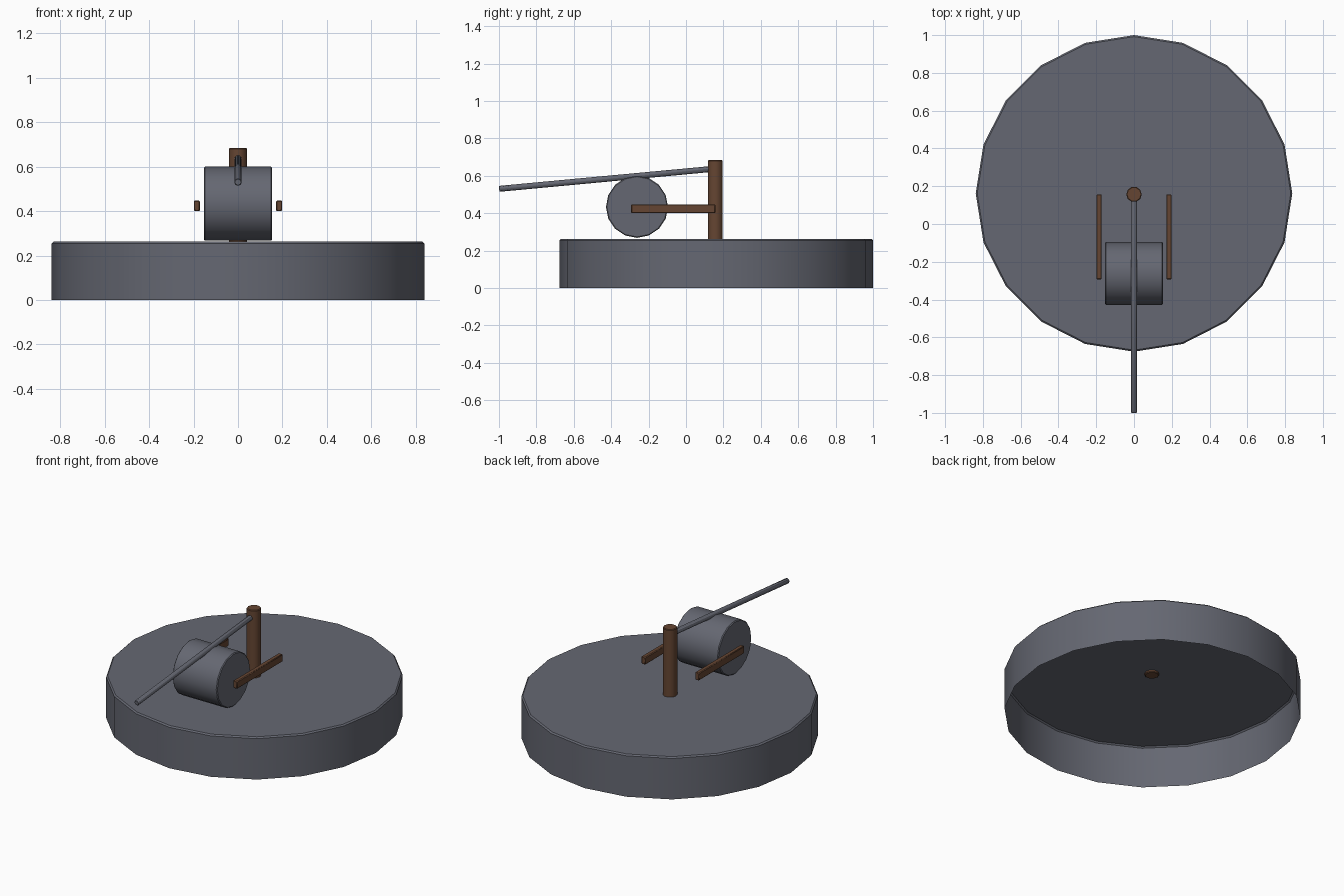
import bpy
import bmesh
from math import pi, radians
from mathutils import Vector, Matrix

cube = bpy.data.objects.get("Cube")
if cube:
    bpy.data.objects.remove(cube, do_unlink=True)


def material(name, colour):
    mat = bpy.data.materials.new(name)
    mat.use_nodes = True
    mat.diffuse_color = colour
    mat.node_tree.nodes["Principled BSDF"].inputs["Base Color"].default_value = colour
    return mat


stone = material("slate_grey", (0.13, 0.137, 0.168, 1))
wood = material("brown_wood", (0.13, 0.06, 0.032, 1))


def finish(name, bm, mat, bevel):
    """Turn a bmesh into an object with softened corners."""
    mesh = bpy.data.meshes.new(name)
    bm.to_mesh(mesh)
    bm.free()
    mesh.materials.append(mat)
    obj = bpy.data.objects.new(name, mesh)
    bpy.context.collection.objects.link(obj)
    mod = obj.modifiers.new("Bevel", "BEVEL")
    mod.width = bevel
    mod.segments = 1
    mod.limit_method = "ANGLE"
    mod.angle_limit = radians(40)
    bpy.ops.object.select_all(action="DESELECT")
    obj.select_set(True)
    bpy.context.view_layer.objects.active = obj
    bpy.ops.object.shade_smooth_by_angle(angle=radians(40))
    return obj


def rod(name, start, end, radius, sides, mat, bevel, open_start=False):
    """Cylinder between two points, with a corner on the y or z axis."""
    start, end = Vector(start), Vector(end)
    axis = end - start
    turn = axis.to_track_quat("Z", "Y").to_matrix().to_4x4()
    place = Matrix.Translation((start + end) / 2) @ turn @ Matrix.Rotation(pi / 2, 4, "Z")
    bm = bmesh.new()
    bmesh.ops.create_cone(bm, cap_ends=True, segments=sides, radius1=radius,
                          radius2=radius, depth=axis.length)
    if open_start:
        caps = [f for f in bm.faces if f.normal.z < -0.9]
        bmesh.ops.delete(bm, geom=caps, context="FACES_ONLY")
    bm.transform(place)
    return finish(name, bm, mat, bevel)


def box(name, low, high, mat, bevel):
    low, high = Vector(low), Vector(high)
    bm = bmesh.new()
    bmesh.ops.create_cube(bm, size=1)
    bm.transform(Matrix.Translation((low + high) / 2) @ Matrix.Diagonal((*(high - low), 1)))
    return finish(name, bm, mat, bevel)


# Round base, hollow underneath
rod("base", (0, 0.162, 0), (0, 0.162, 0.263), 0.838, 20, stone, 0.008, open_start=True)

# Rolling stone resting on the base
rod("roller", (-0.154, -0.262, 0.434), (0.154, -0.262, 0.434), 0.166, 16, stone, 0.005)

# Central post and the long push bar
rod("post", (0, 0.157, 0.25), (0, 0.157, 0.684), 0.041, 10, wood, 0.004)
rod("push_bar", (0, -0.999, 0.53), (0, 0.157, 0.638), 0.017, 8, stone, 0.003)

# Side arms either side of the roller
for side, name in ((1, "left_arm"), (-1, "right_arm")):
    x = side * 0.185
    box(name, (x - 0.014, -0.293, 0.4), (x + 0.014, 0.157, 0.447), wood, 0.004)
